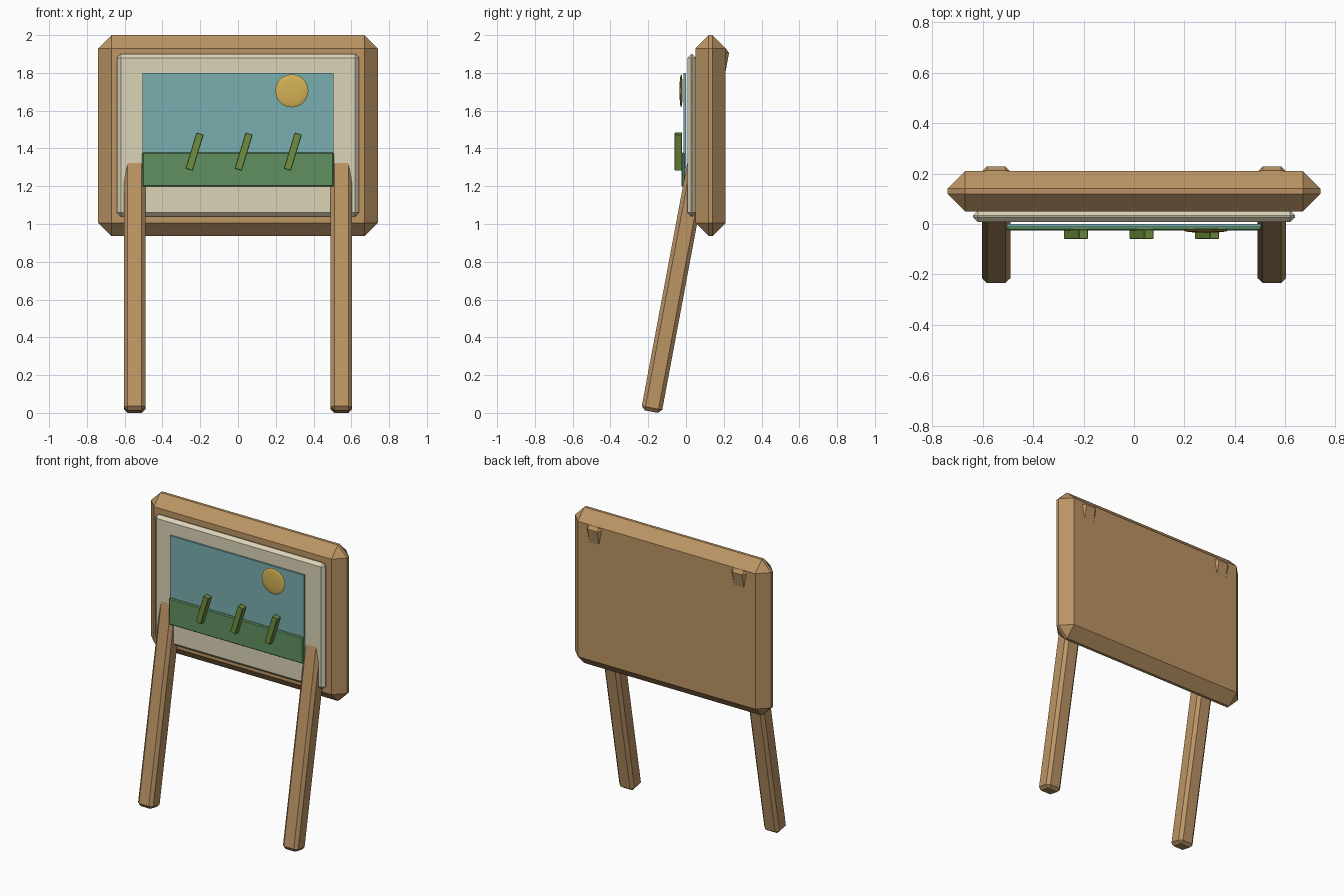
import bpy
from math import radians

if "Cube" in bpy.data.objects:
    bpy.data.objects.remove(bpy.data.objects["Cube"], do_unlink=True)


def material(name, color):
    m = bpy.data.materials.new(name)
    m.use_nodes = True
    m.diffuse_color = (*color, 1)
    m.node_tree.nodes["Principled BSDF"].inputs["Base Color"].default_value = (*color, 1)
    return m


wood = material("wood", (0.50, 0.30, 0.13))
cream = material("cream", (0.72, 0.66, 0.48))
sky_blue = material("sky_blue", (0.19, 0.43, 0.44))
meadow_green = material("meadow_green", (0.12, 0.28, 0.12))
leaf_green = material("leaf_green", (0.16, 0.27, 0.05))
sun_yellow = material("sun_yellow", (0.65, 0.44, 0.09))


def block(name, center, size, mat, bevel=0, tilt=(0, 0, 0)):
    """Box with chamfered edges."""
    bpy.ops.mesh.primitive_cube_add(size=1, location=center)
    ob = bpy.context.object
    ob.name = name
    ob.scale = size
    bpy.ops.object.transform_apply(location=False, rotation=False, scale=True)
    ob.rotation_euler = tilt
    ob.data.materials.append(mat)
    if bevel:
        mod = ob.modifiers.new("chamfer", "BEVEL")
        mod.width = bevel
        mod.segments = 1
    return ob


# Board and canvas
block("board", (0, 0.13, 1.468), (1.48, 0.16, 1.064), wood, 0.07)
block("canvas", (0, 0.03, 1.47), (1.28, 0.046, 0.86), cream, 0.02)

# Painted scene
block("sky", (0, -0.006, 1.50), (1.01, 0.012, 0.60), sky_blue)
block("meadow", (0, -0.015, 1.288), (1.014, 0.02, 0.18), meadow_green, 0.006)
for i, x in enumerate((-0.23, 0.03, 0.29)):
    block(f"grass_blade_{i + 1}", (x, -0.04, 1.383), (0.04, 0.04, 0.2),
          leaf_green, 0.003, (0, radians(17), 0))

# Sun: flattened ball facing forward
bpy.ops.mesh.primitive_uv_sphere_add(segments=20, ring_count=8, radius=0.088,
                                     location=(0.285, -0.026, 1.705),
                                     rotation=(radians(90), 0, 0))
sun = bpy.context.object
sun.name = "sun"
sun.scale.z = 0.1
sun.data.materials.append(sun_yellow)
bpy.ops.object.transform_apply(location=False, rotation=False, scale=True)
bpy.ops.object.shade_smooth_by_angle()

# Leaning legs that run up through the board
for side, x in (("left", 0.547), ("right", -0.547)):
    block(f"{side}_leg", (x, -0.003, 0.971), (0.114, 0.11, 1.962),
          wood, 0.02, (radians(-10.6), 0, 0))
